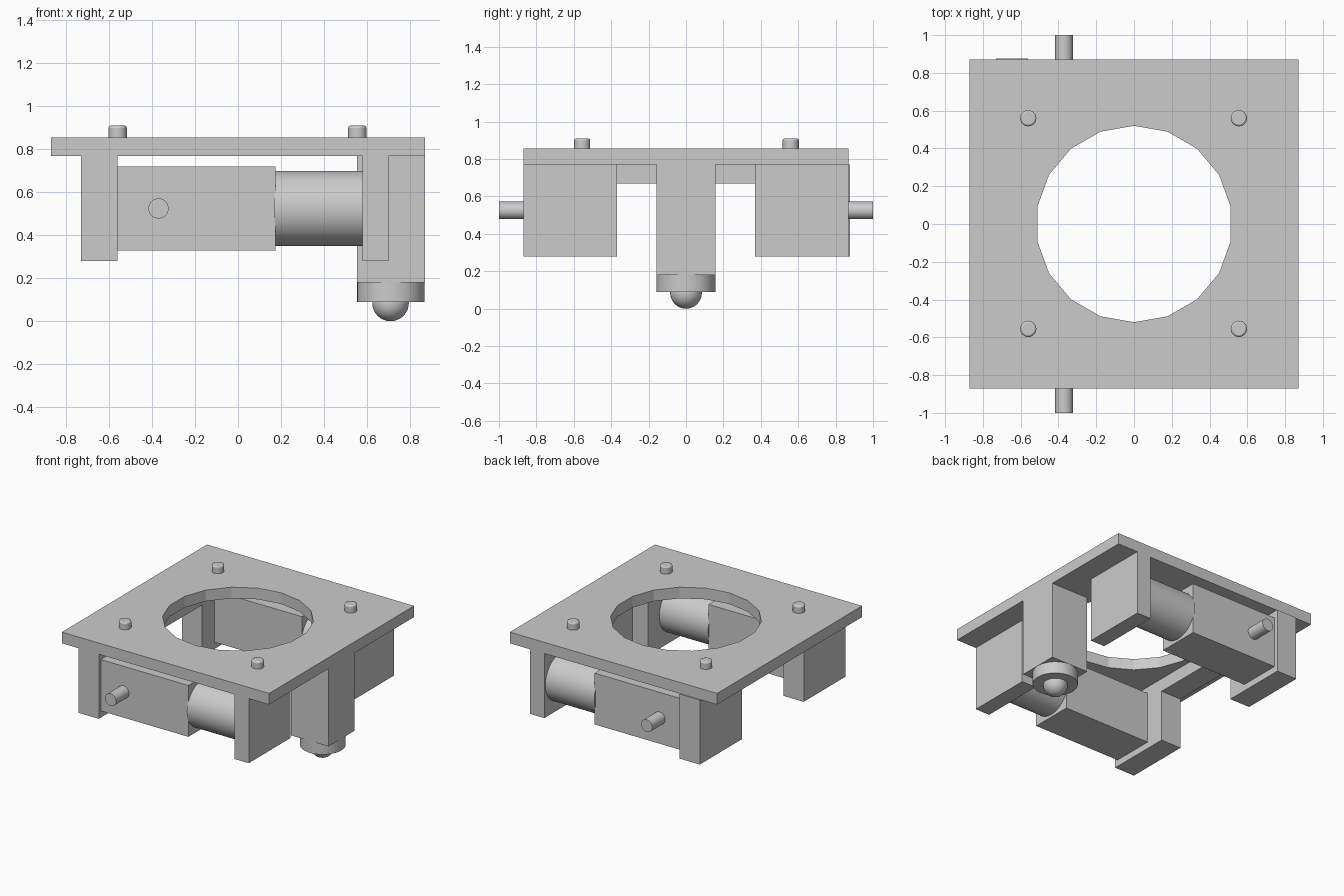
import bpy
import math

if "Cube" in bpy.data.objects:
    bpy.data.objects.remove(bpy.data.objects["Cube"], do_unlink=True)

grey = bpy.data.materials.new("light_grey")
grey.use_nodes = True
grey.diffuse_color = (0.6, 0.6, 0.6, 1)
grey.node_tree.nodes["Principled BSDF"].inputs["Base Color"].default_value = (0.6, 0.6, 0.6, 1)


def finish(name, smooth=False):
    ob = bpy.context.object
    ob.name = ob.data.name = name
    ob.data.materials.append(grey)
    if smooth:
        bpy.ops.object.shade_smooth_by_angle(angle=math.radians(35))
    return ob


def box(name, xs, ys, zs):
    ends = (xs, ys, zs)
    bpy.ops.mesh.primitive_cube_add(size=1, location=[sum(e) / 2 for e in ends])
    bpy.context.object.scale = [abs(e[1] - e[0]) for e in ends]
    bpy.ops.object.transform_apply(location=False, rotation=False, scale=True)
    return finish(name)


def cylinder(name, centre, radius, depth, rot=(0, 0, 0), sides=48, smooth=True):
    bpy.ops.mesh.primitive_cylinder_add(vertices=sides, radius=radius, depth=depth,
                                        location=centre, rotation=rot)
    return finish(name, smooth)


# Top plate with a faceted round opening
plate = box("top_plate", (-0.87, 0.87), (-0.87, 0.87), (0.77, 0.855))
cutter = cylinder("opening_cutter", (0, 0, 0.8), 0.52, 0.5, sides=18, smooth=False)
cutter.hide_render = True
cut = plate.modifiers.new("opening", "BOOLEAN")
cut.operation, cut.solver, cut.object = "DIFFERENCE", "EXACT", cutter
bpy.context.view_layer.objects.active = plate
bpy.ops.object.modifier_apply(modifier=cut.name)
bpy.data.objects.remove(cutter, do_unlink=True)

# Pegs on the plate
for x in (-0.56, 0.555):
    for y in (-0.555, 0.56):
        peg = cylinder("peg", (x, y, 0.875), 0.043, 0.07, sides=24)
        bevel = peg.modifiers.new("rounded_rim", "BEVEL")
        bevel.width, bevel.segments = 0.01, 2

# Drive units, mirrored front and back
quarter = math.pi / 2
for side, s in (("front", -1), ("back", 1)):
    outer = 0.877 if s > 0 else 0.87
    box(side + "_gearbox_bracket", (-0.73, -0.56), (s * 0.37, s * outer), (0.28, 0.77))
    box(side + "_motor_bracket", (0.58, 0.70), (s * 0.37, s * 0.87), (0.28, 0.77))
    box(side + "_gearbox", (-0.56, 0.175), (s * 0.52, s * 0.845), (0.33, 0.72))
    cylinder(side + "_motor", (0.375, s * 0.683, 0.525), 0.175, 0.41, (0, quarter, 0))
    cylinder(side + "_axle", (-0.37, s * 0.9, 0.525), 0.047, 0.2, (quarter, 0, 0), 32)

# Bar joining the gearbox brackets
box("cross_bar", (-0.73, -0.56), (-0.37, 0.37), (0.67, 0.77))

# Ball caster on its post
box("caster_post", (0.555, 0.87), (-0.157, 0.157), (0.18, 0.77))
cylinder("caster_housing", (0.712, 0, 0.135), 0.157, 0.09)
bpy.ops.mesh.primitive_uv_sphere_add(segments=32, ring_count=16, radius=0.085,
                                     location=(0.71, 0, 0.085))
finish("caster_ball", True)
